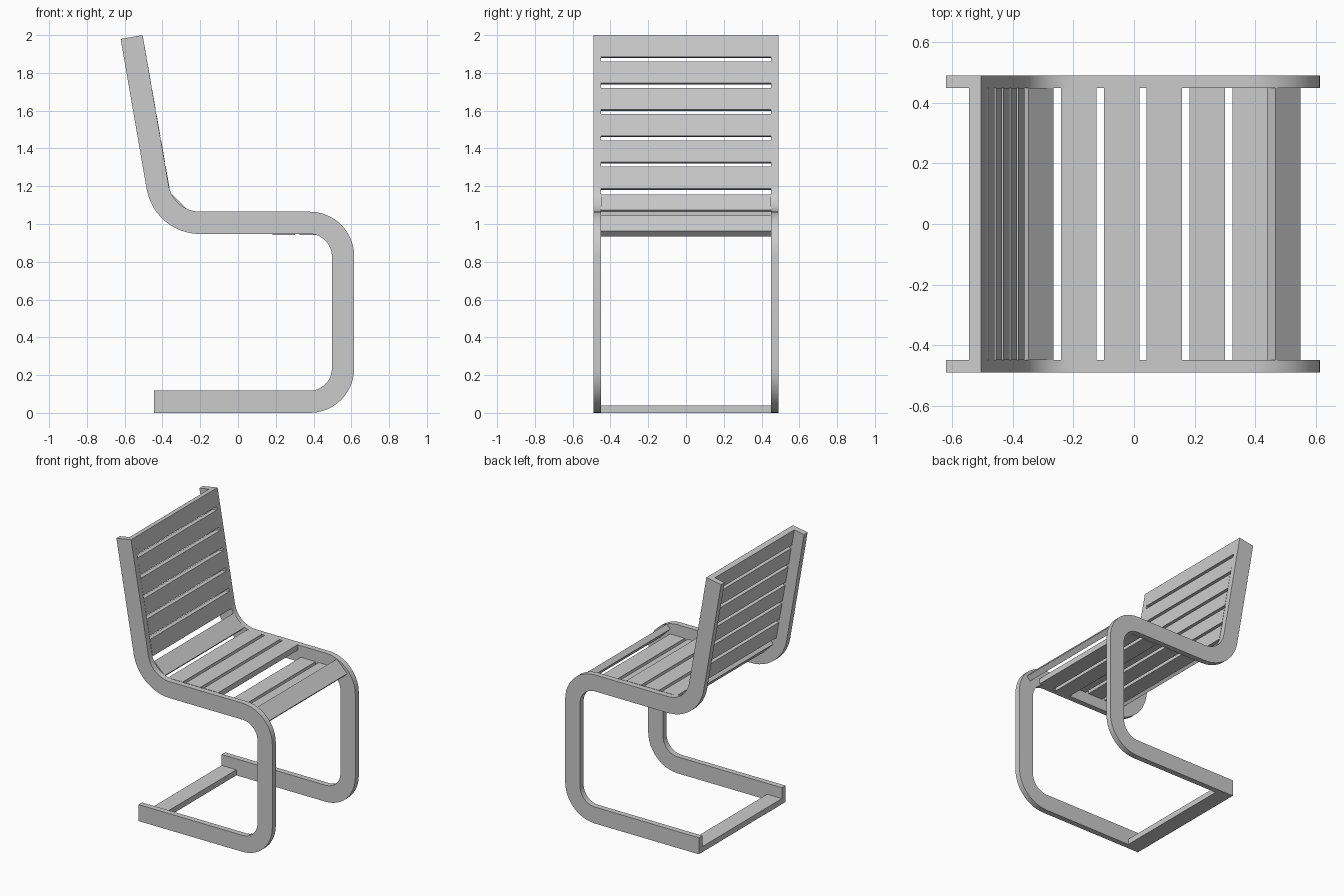
import bpy, bmesh
from math import sin, cos, pi, radians
from mathutils import Vector

cube = bpy.data.objects.get("Cube")
if cube:
    bpy.data.objects.remove(cube, do_unlink=True)

grey = bpy.data.materials.new("plain grey")
grey.use_nodes = True
colour = (0.6, 0.6, 0.6, 1)
grey.diffuse_color = colour
grey.node_tree.nodes["Principled BSDF"].inputs["Base Color"].default_value = colour

BAND = 0.118               # depth of the bent side frame
INNER, OUTER = 0.45, 0.49  # side frame extent in y
SLAT, THICK, PITCH = 0.117, 0.04, 0.1415
LEAN = radians(10)


def finish(bm, name, smooth=False):
    bmesh.ops.recalc_face_normals(bm, faces=bm.faces)
    mesh = bpy.data.meshes.new(name)
    bm.to_mesh(mesh)
    bm.free()
    mesh.materials.append(grey)
    obj = bpy.data.objects.new(name, mesh)
    bpy.context.collection.objects.link(obj)
    if smooth:
        bpy.ops.object.select_all(action='DESELECT')
        obj.select_set(True)
        bpy.context.view_layer.objects.active = obj
        bpy.ops.object.shade_smooth_by_angle(angle=radians(30))
    return obj


def arc(cx, cz, r_in, start, end, steps=12):
    """Pairs of inner and outer points around a bend."""
    pairs = []
    for i in range(steps + 1):
        a = start + (end - start) * i / steps
        d = Vector((cos(a), sin(a)))
        c = Vector((cx, cz))
        pairs.append((c + d * r_in, c + d * (r_in + BAND)))
    return pairs


# Side frame outline: foot, front bends, seat rail, rear bend, back post
R = 0.117
top_front = Vector((-0.505, 2.0))
back_dir = Vector((-sin(LEAN), cos(LEAN)))
back_normal = Vector((cos(LEAN), sin(LEAN)))
outline = [(Vector((-0.445, BAND)), Vector((-0.445, 0)))]
outline += arc(0.38, R + BAND, R, -pi / 2, 0)
outline += arc(0.38, 0.83, R, 0, pi / 2)
# The rear bend turns the other way, so its pairs swap sides
outline += [(b, a) for a, b in arc(-0.2, 1.235, 0.17, 1.5 * pi, pi + LEAN)]
outline.append((top_front - back_normal * BAND, top_front))


def side_frame(name, y0, y1):
    bm = bmesh.new()
    rings = []
    for a, b in outline:
        rings.append([bm.verts.new((p.x, y, p.y))
                      for p, y in ((a, y0), (b, y0), (b, y1), (a, y1))])
    for r, s in zip(rings, rings[1:]):
        for i in range(4):
            j = (i + 1) % 4
            bm.faces.new((r[i], r[j], s[j], s[i]))
    bm.faces.new(rings[0])
    bm.faces.new(rings[-1])
    finish(bm, name, smooth=True)


side_frame("right_side_frame", -OUTER, -INNER)
side_frame("left_side_frame", INNER, OUTER)


def slat(name, start, along, depth):
    """Board across the chair: start corner, width direction, thickness direction."""
    bm = bmesh.new()
    u, w = Vector(along).normalized() * SLAT, Vector(depth).normalized() * THICK
    s = Vector(start)
    section = [s, s + u, s + u + w, s + w]
    ends = [[bm.verts.new((p.x, y, p.y)) for p in section] for y in (-INNER, INNER)]
    for e in ends:
        bm.faces.new(e)
    for i in range(4):
        j = (i + 1) % 4
        bm.faces.new((ends[0][i], ends[0][j], ends[1][j], ends[1][i]))
    finish(bm, name)


# Backrest slats, flush with the front of the posts
for i in range(6):
    slat(f"back_slat_{i + 1}", top_front - back_dir * PITCH * i, -back_dir, -back_normal)

# Seat slats: three high at the rear, two set low at the front
for i in range(5):
    top = 1.067 if i < 3 else 0.983
    slat(f"seat_slat_{i + 1}", (-0.241 + PITCH * i, top), (1, 0), (0, -1))

# Sloping slats in the two seat bends, and the floor crossbar
slat("rear_bend_slat", (-0.349, 1.157), (1, -1), (-1, -1))
slat("front_bend_slat", (0.468, 1.046), (1, -1), (-1, -1))
slat("floor_crossbar", (-0.445, THICK), (1, 0), (0, -1))
